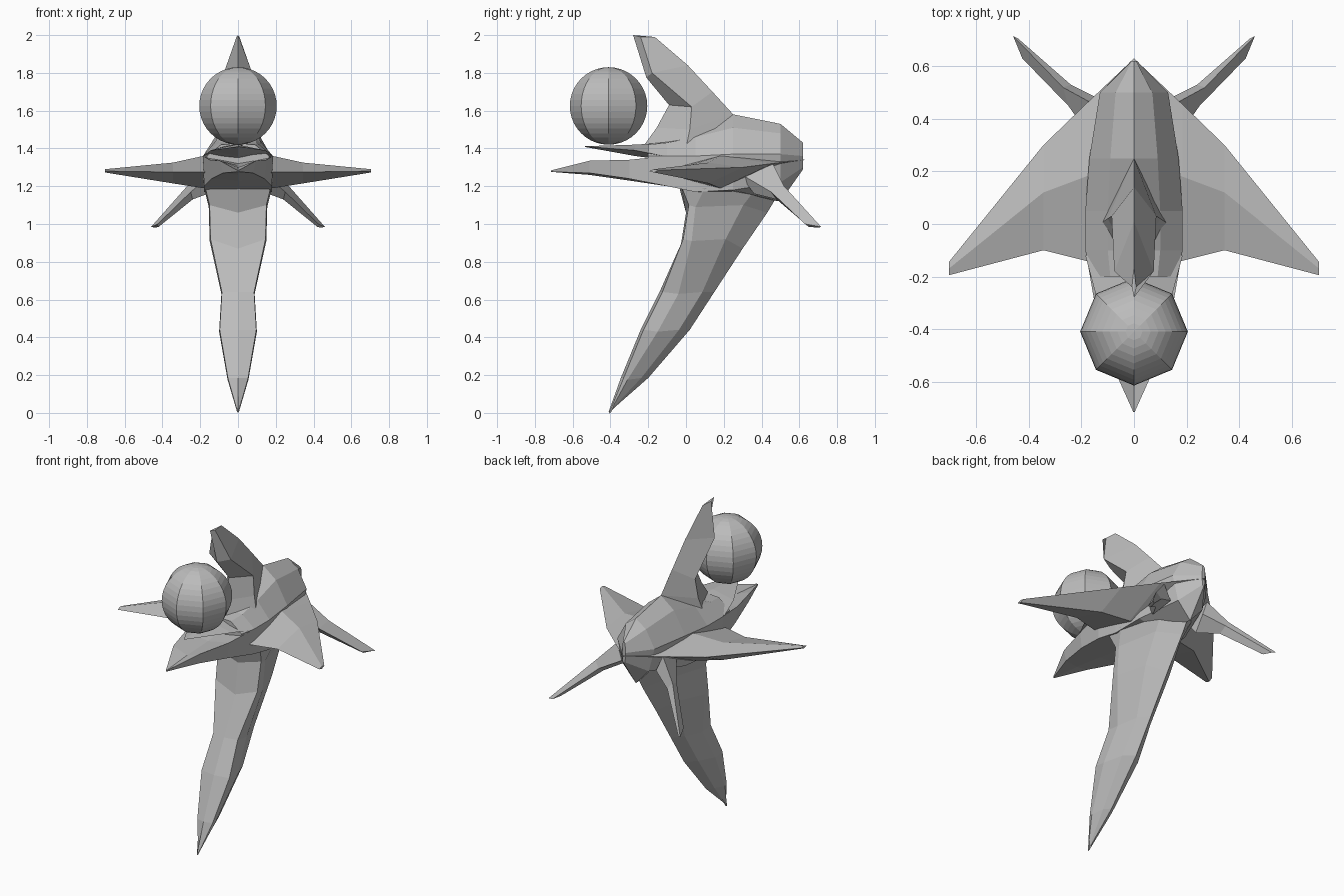
import bpy, bmesh, math

grey = bpy.data.materials.new("plain_grey")
grey.diffuse_color = (0.5, 0.5, 0.5, 1)


def finish(name, bm):
    bmesh.ops.remove_doubles(bm, verts=bm.verts, dist=0.0005)
    bmesh.ops.recalc_face_normals(bm, faces=bm.faces)
    me = bpy.data.meshes.new(name)
    bm.to_mesh(me)
    bm.free()
    me.materials.append(grey)
    ob = bpy.data.objects.new(name, me)
    bpy.context.collection.objects.link(ob)
    return ob


def loft(name, rings):
    """Skin a row of closed rings and cap both ends."""
    bm = bmesh.new()
    rows = [[bm.verts.new(p) for p in r] for r in rings]
    n = len(rows[0])
    for a, b in zip(rows, rows[1:]):
        for i in range(n):
            j = (i + 1) % n
            bm.faces.new((a[i], a[j], b[j], b[i]))
    bm.faces.new(rows[0])
    bm.faces.new(rows[-1])
    return finish(name, bm)


def sym(half):
    """Complete a half ring that begins and ends on x = 0."""
    return half + [(-x, y, z) for x, y, z in half[-2:0:-1]]


# Body: sections along y (top, shoulder, side, lower side, bottom)
body = [
    (-.20, 1.425, .09, 1.42, .165, 1.36, .15, 1.24, 1.23),
    (-.10, 1.44, .10, 1.43, .185, 1.36, .18, 1.20, 1.20),
    (.05, 1.50, .10, 1.46, .185, 1.36, .18, 1.17, 1.17),
    (.25, 1.58, .09, 1.51, .17, 1.37, .17, 1.18, 1.15),
    (.50, 1.53, .07, 1.48, .13, 1.37, .09, 1.22, 1.12),
    (.62, 1.43, .008, 1.42, .012, 1.36, .008, 1.30, 1.29)]
loft("body", [sym([(0, y, t), (a, y, b), (c, y, d), (e, y, f), (0, y, g)])
              for y, t, a, b, c, d, e, f, g in body])

# Wings: one span, sections across x (leading edge, top, trailing edge, belly)
wing = [(0, .63, 1.34, .25, 1.38, -.14, 1.27, 1.20),
        (.185, .455, 1.32, .18, 1.36, -.14, 1.275, 1.19),
        (.345, .30, 1.30, .12, 1.325, -.10, 1.275, 1.215),
        (.705, -.145, 1.285, -.17, 1.29, -.195, 1.28, 1.273)]
span = [(-w[0],) + w[1:] for w in wing[:0:-1]] + wing
loft("wings", [[(x, l, lz), (x, m, mz), (x, t, tz), (x, m, bz)]
               for x, l, lz, m, mz, t, tz, bz in span])

# Top fin: rising diamond sections (back ridge, side, front ridge)
fin = [(.30, 1.42, .13, .0, 1.40, -.22, 1.42),
       (.25, 1.58, .10, .02, 1.50, -.155, 1.51),
       (.14, 1.70, .085, .03, 1.62, -.09, 1.63),
       (.01, 1.84, .075, -.18, 1.80, -.21, 1.775),
       (-.165, 1.99, .008, -.24, 1.99, -.28, 2.0)]
loft("top_fin", [sym([(0, b, bz), (x, s, sz), (0, f, fz)])
                 for b, bz, x, s, sz, f, fz in fin])

# Lower blade: sections (z, half width, front y, side y, back y, side z)
blade = [(.005, .002, -.41, -.408, -.405, .005),
         (.185, .055, -.345, -.31, -.20, .185),
         (.44, .10, -.24, -.15, .02, .44),
         (.64, .088, -.14, -.04, .15, .64),
         (.87, .15, -.03, .03, .30, .92),
         (1.06, .155, .0, .05, .43, 1.10),
         (1.21, .18, -.04, .10, .52, 1.20)]
loft("lower_blade", [sym([(0, f, z), (w * .97, f + .015, sz), (w, s, sz - .01),
                          (w * .6, (s + 2 * b) / 3, sz), (0, b, z)])
                     for z, w, f, s, b, sz in blade])

# Lower jaw: scooped point (floor, rim, underside edge, keel)
jaw = [(-.715, 1.283, .003, 1.284, .003, 1.277, 1.276),
       (-.51, 1.30, .095, 1.335, .08, 1.27, 1.26),
       (-.30, 1.31, .15, 1.34, .14, 1.24, 1.23),
       (-.10, 1.33, .185, 1.36, .18, 1.20, 1.20)]
loft("lower_jaw", [sym([(0, y, f), (x, y, r), (u, y, uz), (0, y, k)])
                   for y, f, x, r, u, uz, k in jaw])

# Upper beak: thin pointed plate
beak = [(-.535, 1.412, .003, 1.41, 1.408),
        (-.27, 1.42, .145, 1.39, 1.36),
        (-.12, 1.43, .185, 1.36, 1.34)]
loft("upper_beak", [sym([(0, y, t), (x, y, s), (0, y, b)])
                    for y, t, x, s, b in beak])

# Rear fins: a swept spike on each side
for side, name in ((1, "right_rear_fin"), (-1, "left_rear_fin")):
    rings = [[(.13, .28, 1.27), (.16, .36, 1.16), (.12, .47, 1.22), (.16, .46, 1.32)],
             [(.25, .45, 1.17), (.24, .48, 1.13), (.24, .53, 1.16), (.27, .52, 1.20)],
             [(.425, .63, 1.0), (.42, .65, .985), (.44, .705, .98), (.46, .715, .985)]]
    loft(name, [[(side * x, y, z) for x, y, z in r] for r in rings])

# Ball: eight-sided, many flat bands
bm = bmesh.new()
bmesh.ops.create_uvsphere(bm, u_segments=8, v_segments=20, radius=.205)
ball = finish("ball", bm)
ball.location = (0, -.41, 1.625)
